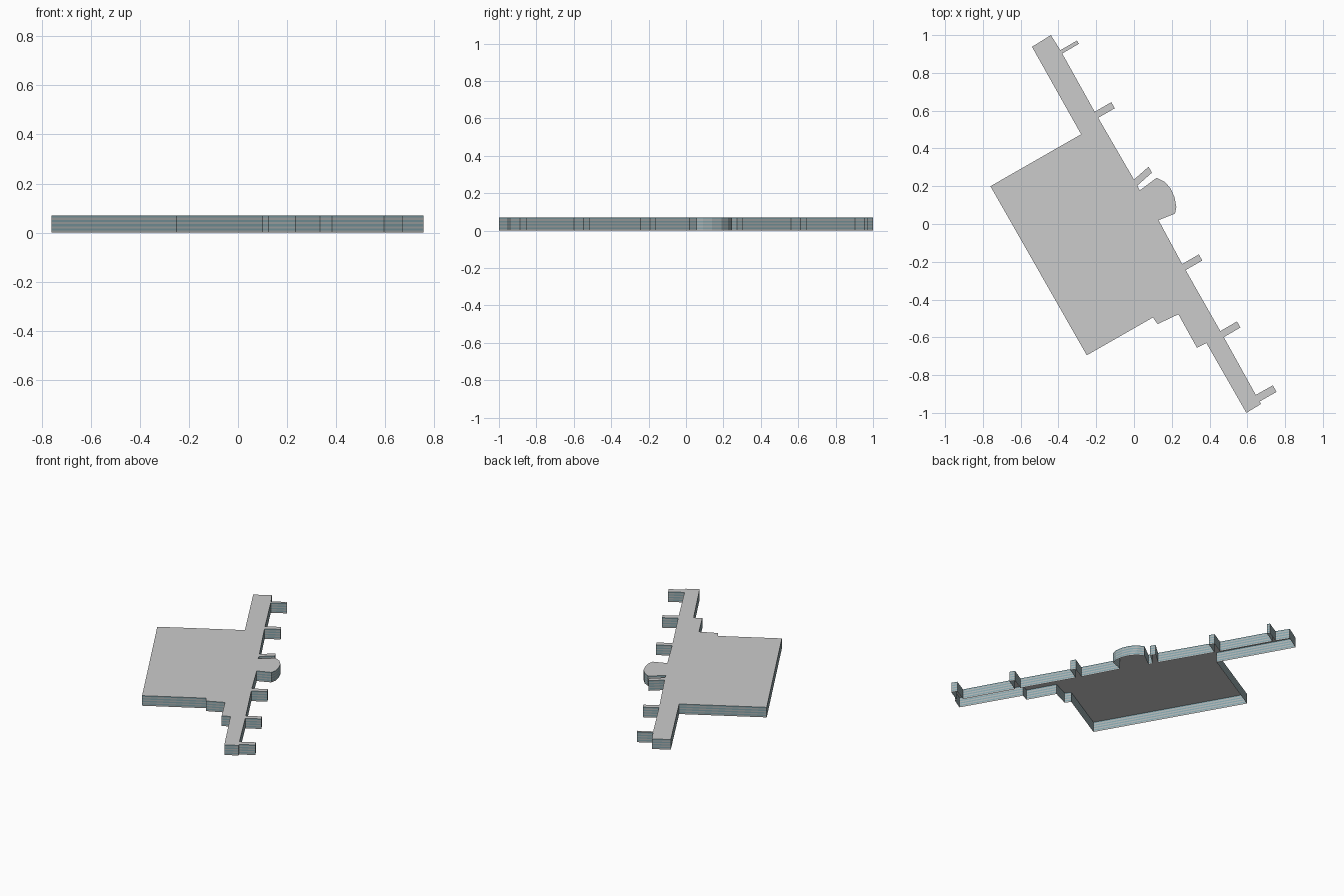
import bpy

if "Cube" in bpy.data.objects:
    bpy.data.objects.remove(bpy.data.objects["Cube"])

HEIGHT = 0.07
FLOORS = 4


def finger(x, y, width, dx=0.088, dy=0.051):
    """Small jetty sticking out of the wing; (x, y) is its first root corner."""
    ux, uy = 0.497 * width, -0.868 * width      # along the wing
    return [(x, y), (x + dx, y + dy),
            (x + dx + ux, y + dy + uy), (x + ux, y + uy)]


def make_object(name, verts, faces, materials=(), slots=None):
    mesh = bpy.data.meshes.new(name)
    mesh.from_pydata(verts, [], faces)
    for m in materials:
        mesh.materials.append(m)
    if slots:
        mesh.polygons.foreach_set("material_index", slots)
    mesh.update()
    obj = bpy.data.objects.new(name, mesh)
    bpy.context.collection.objects.link(obj)
    return obj


def material(name, color):
    m = bpy.data.materials.new(name)
    m.diffuse_color = (*color, 1)
    m.use_nodes = True
    m.node_tree.nodes["Principled BSDF"].inputs["Base Color"].default_value = m.diffuse_color
    return m


# Footprint, clockwise from the north tip of the long wing
outline = [(-0.44, 1.0)]
outline += finger(-0.39, 0.92, 0.02)
outline += finger(-0.208, 0.594, 0.037)
outline += finger(0.0, 0.235, 0.036, 0.077, 0.068)
# rounded bay
outline += [(0.03, 0.177), (0.12, 0.245), (0.16, 0.225), (0.193, 0.19),
            (0.215, 0.14), (0.224, 0.09), (0.217, 0.055), (0.13, 0.02)]
outline += finger(0.255, -0.212, 0.037)
outline += finger(0.457, -0.567, 0.037)
outline += finger(0.645, -0.905, 0.04, 0.09, 0.051)
# south tip and stepped back of the wing
outline += [(0.672, -0.953), (0.595, -1.0), (0.383, -0.63), (0.333, -0.655),
            (0.235, -0.478), (0.125, -0.53), (0.10, -0.495)]
# main hall
outline += [(-0.25, -0.695), (-0.76, 0.20), (-0.28, 0.475), (-0.54, 0.938)]
outline.reverse()
n = len(outline)

# Flat roof
make_object("terminal_roof", [(x, y, HEIGHT) for x, y in outline],
            [tuple(range(n))])

# Outer walls: a wall band and a window band per floor, open underneath
levels = [0.0]
for f in range(FLOORS):
    levels += [HEIGHT * (f + 0.5) / FLOORS, HEIGHT * (f + 1) / FLOORS]
verts = [(x, y, z) for z in levels for x, y in outline]
faces, slots = [], []
for k in range(len(levels) - 1):
    for i in range(n):
        j = (i + 1) % n
        faces.append((k * n + i, k * n + j, (k + 1) * n + j, (k + 1) * n + i))
        slots.append(k % 2)
make_object("terminal_walls", verts, faces,
            [material("wall_band", (0.42, 0.44, 0.44)),
             material("window_band", (0.22, 0.36, 0.40))], slots)
